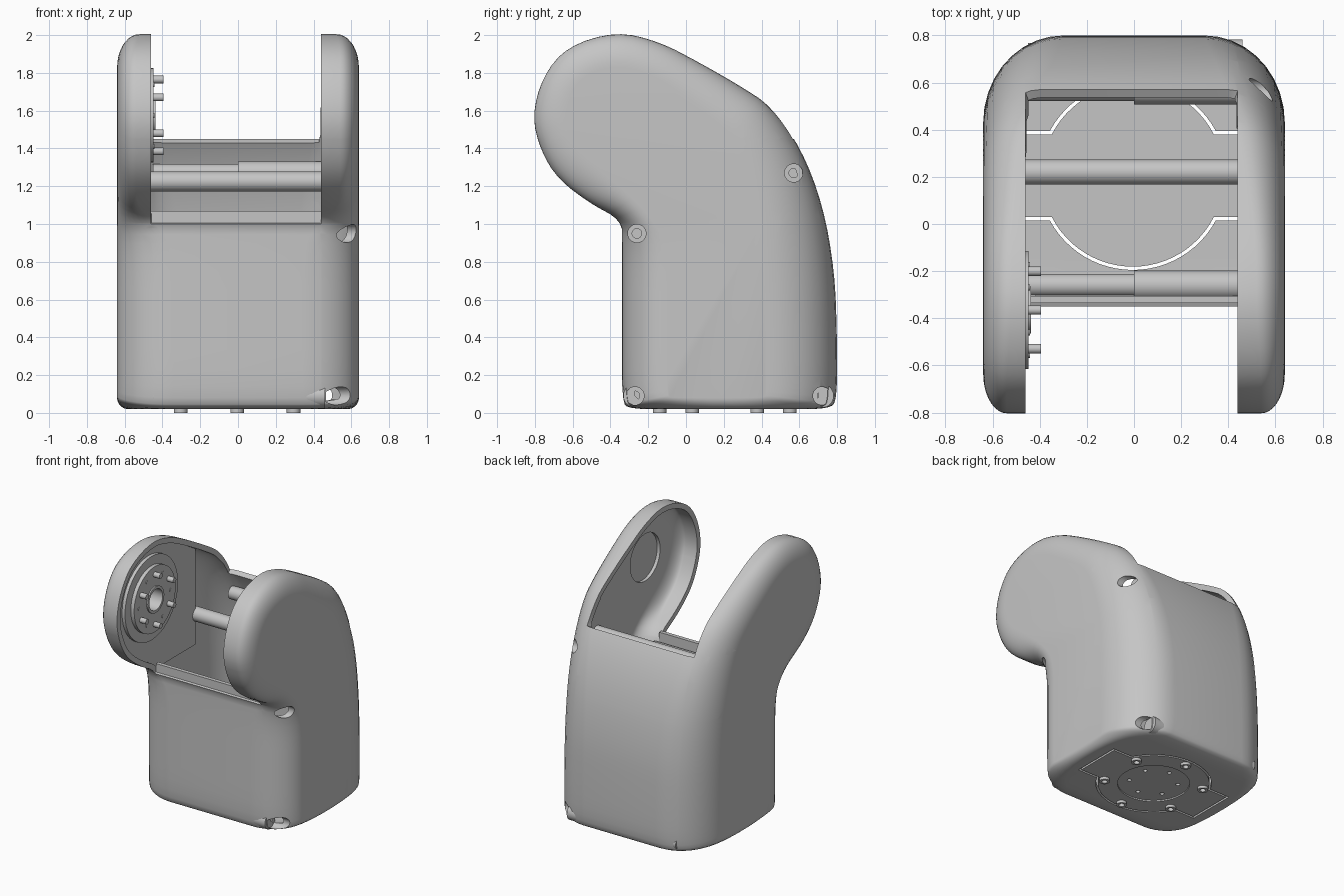
import bpy, bmesh, math
from mathutils import Vector

if "Cube" in bpy.data.objects:
    bpy.data.objects.remove(bpy.data.objects["Cube"])

grey = bpy.data.materials.new("plain grey")
grey.use_nodes = True
grey.diffuse_color = (0.56, 0.56, 0.56, 1)
grey.node_tree.nodes["Principled BSDF"].inputs["Base Color"].default_value = (0.56, 0.56, 0.56, 1)


def make(name, rings, close_loop=False):
    """Skin a list of vertex rings, capping the ends unless the rings close up."""
    bm = bmesh.new()
    loops = [[bm.verts.new(p) for p in ring] for ring in rings]
    pairs = list(zip(loops, loops[1:]))
    if close_loop:
        pairs.append((loops[-1], loops[0]))
    else:
        bm.faces.new(loops[0])
        bm.faces.new(loops[-1])
    for a, b in pairs:
        for i in range(len(a)):
            j = (i + 1) % len(a)
            bm.faces.new((a[i], a[j], b[j], b[i]))
    bmesh.ops.recalc_face_normals(bm, faces=bm.faces)
    mesh = bpy.data.meshes.new(name)
    bm.to_mesh(mesh)
    bm.free()
    mesh.materials.append(grey)
    obj = bpy.data.objects.new(name, mesh)
    bpy.context.collection.objects.link(obj)
    return obj


def place(axis, u, v, h):
    return (h, u, v) if axis == "x" else (u, v, h)


def prism(name, axis, outline, low, high):
    return make(name, [[place(axis, u, v, h) for u, v in outline] for h in (low, high)])


def circle(centre, r, n=40):
    return [(centre[0] + r * math.cos(math.tau * i / n), centre[1] + r * math.sin(math.tau * i / n))
            for i in range(n)]


def rod(name, axis, centre, r, low, high):
    return prism(name, axis, circle(centre, r), low, high)


def tube(name, axis, centre, r_in, r_out, low, high):
    section = [(r_in, low), (r_out, low), (r_out, high), (r_in, high)]
    return make(name, [[place(axis, u, v, h) for u, v in circle(centre, r)]
                       for r, h in section], True)


def apply_modifier(obj, mod):
    bpy.context.view_layer.objects.active = obj
    bpy.ops.object.modifier_apply(modifier=mod.name)


def carve(obj, cutter):
    """Subtract a cutter, trying a second solver if the first one spoils the part."""
    backup = obj.data.copy()
    area = sum(p.area for p in backup.polygons)
    for solver in ("MANIFOLD", "EXACT"):
        mod = obj.modifiers.new("cut", "BOOLEAN")
        mod.operation = "DIFFERENCE"
        mod.solver = solver
        mod.object = cutter
        apply_modifier(obj, mod)
        if .7 < sum(p.area for p in obj.data.polygons) / area < 1.3:
            break
        obj.data = backup.copy()
    bpy.data.objects.remove(cutter)


def slice_mesh(bm, point, normal, trim=False):
    """Cut along a plane; when trimming, drop the side it faces and cap the cut."""
    geom = bm.verts[:] + bm.edges[:] + bm.faces[:]
    cut = bmesh.ops.bisect_plane(bm, geom=geom, dist=1e-5, plane_co=point, plane_no=normal,
                                 clear_outer=trim)["geom_cut"]
    if trim:
        bmesh.ops.edgeloop_fill(bm, edges=[e for e in cut if isinstance(e, bmesh.types.BMEdge)])


# Side profile: outer y, z, then y, z of the flat side face, then the rounding width in x
profile = [
    (-.30, .02, -.09, .08, .28), (-.34, .06, -.1, .1, .3), (-.34, .5, -.1, .5, .3),
    (-.34, .9, -.1, .88, .3), (-.34, 1.02, -.2, 1.06, .18), (-.51, 1.11, -.42, 1.26, .1),
    (-.68, 1.24, -.55, 1.36, .1), (-.77, 1.39, -.62, 1.46, .1), (-.815, 1.57, -.64, 1.57, .1),
    (-.76, 1.78, -.61, 1.7, .1), (-.63, 1.94, -.52, 1.8, .1), (-.37, 2.02, -.37, 1.84, .12),
    (-.14, 1.965, -.2, 1.8, .12), (.07, 1.855, -.03, 1.69, .14), (.28, 1.735, .15, 1.56, .17),
    (.45, 1.625, .26, 1.45, .2), (.61, 1.4, .34, 1.25, .26), (.725, 1.1, .4, 1.02, .31),
    (.787, .75, .42, .72, .34), (.8, .4, .43, .4, .34), (.8, .07, .43, .1, .34),
    (.76, .02, .41, .08, .3), (.5, .02, .3, .08, .06), (-.05, .02, 0, .08, .06)]
for _ in range(2):  # corner cutting
    rounded = []
    for a, b in zip(profile, profile[1:] + profile[:1]):
        rounded += [[p + (q - p) * t for p, q in zip(a, b)] for t in (.25, .75)]
    profile = rounded


def body(name, inset):
    """Pillow-edged solid, shrunk by the inset."""
    edge = []
    for i, (y, z, cy, cz, rx) in enumerate(profile):
        before, after = profile[i - 1], profile[(i + 1) % len(profile)]
        along = Vector((after[0] - before[0], after[1] - before[1])).normalized()
        edge.append((y + inset * along.y, z - inset * along.x, cy, cz, max(rx - inset, .02)))
    steps = 9
    half = []
    for k in range(steps + 1):
        s, c = math.sin(math.pi / 2 * k / steps), 1 - math.cos(math.pi / 2 * k / steps)
        half.append([(.64 - inset - rx * c, cy + (y - cy) * s, cz + (z - cz) * s)
                     for y, z, cy, cz, rx in edge])
    return make(name, half + [[(-x, y, z) for x, y, z in r] for r in reversed(half)])


# Housing skin with an open slot between the cheeks, thickened inward
housing = body("housing", 0)
bm = bmesh.new()
bm.from_mesh(housing.data)
for point, normal in (((-.46, 0, 0), (1, 0, 0)), ((.44, 0, 0), (1, 0, 0)),
                      ((0, 0, 1), (0, 0, 1)), ((0, 0, 1.45), (0, 0, 1))):
    slice_mesh(bm, point, normal)
slot = []
for face in bm.faces:
    mid = face.calc_center_median()
    if -.46 < mid.x < .44 and mid.z > (1 if mid.y < .1 else 1.45):
        slot.append(face)
bmesh.ops.delete(bm, geom=slot, context="FACES")
bm.to_mesh(housing.data)
bm.free()
shell = housing.modifiers.new("wall", "SOLIDIFY")
shell.thickness = .04
shell.offset = -1
apply_modifier(housing, shell)

# Round pocket inside the left cheek
pivot = (-.365, 1.575)
carve(housing, rod("pocket_cutter", "x", pivot, .18, .5, .625))

# Cross posts with screw ends behind counterbores in the left side
for i, spot in enumerate([(-.26, .95), (.57, 1.27), (-.27, .09), (.72, .09)]):
    rod(f"post_thin_{i}", "x", spot, .048, -.45, 0)
    rod(f"post_thick_{i}", "x", spot, .062, 0, .44)
    tube(f"post_end_{i}", "x", spot, .025, .062, .44, .46)
    carve(housing, rod("bore_cutter", "x", spot, .048, .465, .8))
rod("middle_rod", "x", (.22, 1.225), .053, -.6, .6)

# Lip on top of the front wall
lip = [(-.335, .97), (-.305, .97), (-.305, 1.07), (-.335, 1.07)]
prism("front_lip", "x", lip, -.46, .44)

# Round base insert with an ear on each side, set in a matching opening
hub = (-.005, .205)


def eared_outline(r, ear_y, ear_x):
    a = math.asin(ear_y / r)
    points = []
    for side in (1, -1):
        for k in range(25):
            t = a + (math.pi - 2 * a) * k / 24
            points.append((hub[0] + side * r * math.cos(t), hub[1] + side * r * math.sin(t)))
        points += [(hub[0] - side * ear_x, hub[1] + side * ear_y),
                   (hub[0] - side * ear_x, hub[1] - side * ear_y)]
    return points


carve(housing, prism("base_cutter", "z", eared_outline(.4, .19, .52), -.1, .075))
insert = prism("base_insert", "z", eared_outline(.386, .175, .505), .02, .06)
carve(insert, rod("recess_cutter", "z", hub, .25, 0, .03))
for k in range(6):
    a = math.tau * k / 6 + math.pi / 2
    ray = Vector((math.cos(a), math.sin(a)))
    carve(insert, rod("hole_cutter", "z", Vector(hub) + ray * .17, .015, 0, .05))
    spot = Vector(hub) + ray * .345
    carve(insert, rod("boss_cutter", "z", spot, .02, 0, .045))
    tube(f"base_boss_{k}", "z", spot, .02, .036, 0, .025)
for i, (x, y) in enumerate([(-.195, .4), (.175, .4), (-.195, .03), (.175, .03)]):
    rod(f"base_pin_{i}", "z", (x, y), .022, .055, .065)

# Mounting panel inside the right cheek
panel = body("mount_panel", .035)
bm = bmesh.new()
bm.from_mesh(panel.data)
for point, normal in (((-.5, 0, 0), (1, 0, 0)), ((0, 0, 1), (0, 0, -1)), ((0, .2, 0), (0, 1, 0))):
    slice_mesh(bm, point, normal, True)
bmesh.ops.recalc_face_normals(bm, faces=bm.faces)
bm.to_mesh(panel.data)
bm.free()
carve(panel, rod("shaft_cutter", "x", pivot, .08, -.56, -.4))

# Drive flange with its bolts and pins
tube("flange_base", "x", pivot, .08, .32, -.51, -.475)
tube("flange_face", "x", pivot, .09, .25, -.48, -.447)
tube("flange_collar", "x", pivot, .08, .1, -.48, -.437)
for k in range(6):
    for label, turn, size, tip in (("bolt", 0, .02, -.395), ("pin", math.pi / 6, .013, -.442)):
        a = math.tau * k / 6 + math.pi / 2 + turn
        spot = (pivot[0] + .19 * math.cos(a), pivot[1] + .19 * math.sin(a))
        rod(f"flange_{label}_{k}", "x", spot, size, -.47, tip)

bpy.ops.object.select_all(action="DESELECT")
for obj in bpy.context.collection.objects:
    if obj.type == "MESH" and grey.name in obj.data.materials:
        obj.select_set(True)
        bpy.context.view_layer.objects.active = obj
bpy.ops.object.shade_smooth_by_angle(angle=math.radians(35))
